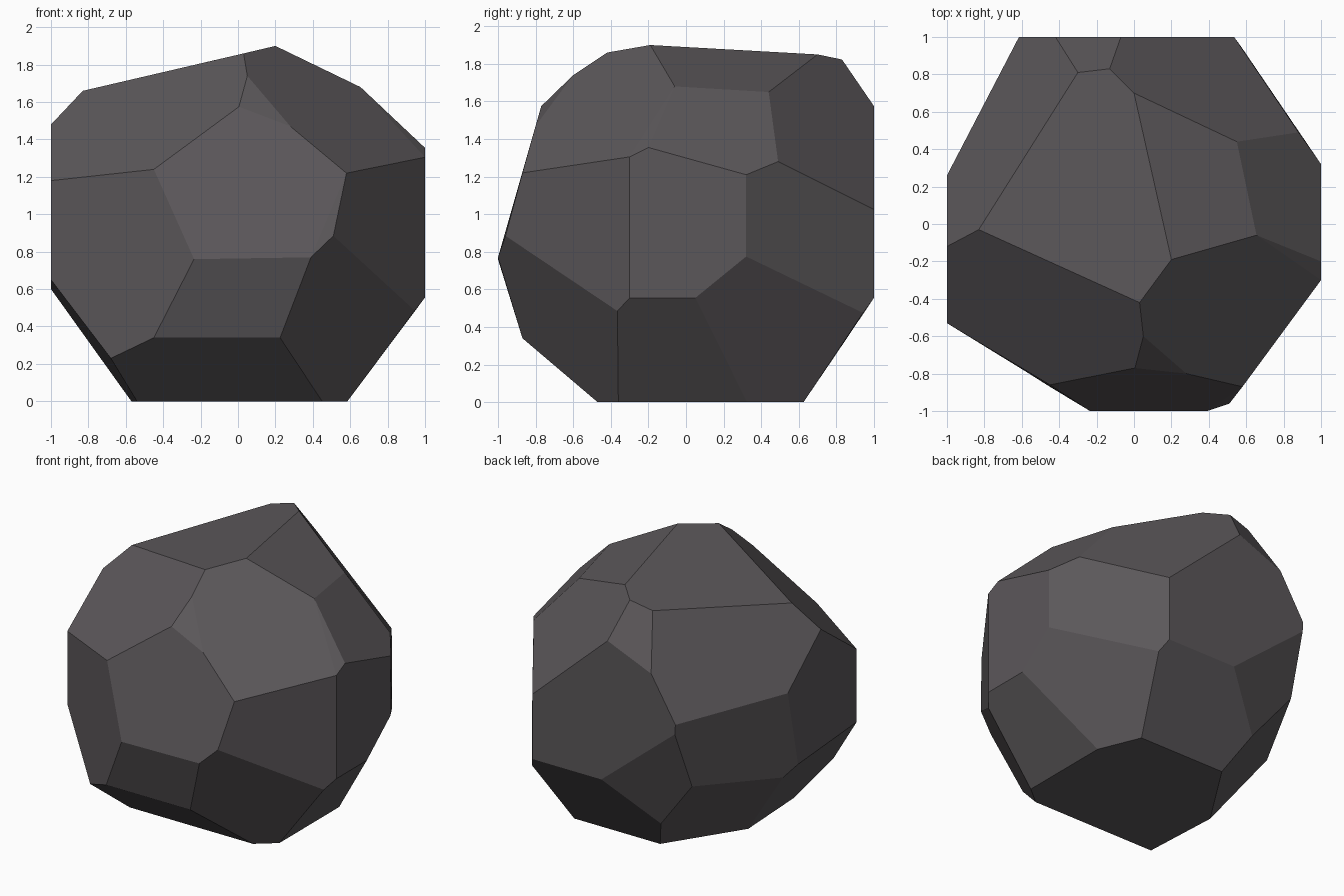
import bpy, bmesh, math

if "Cube" in bpy.data.objects:
    bpy.data.objects.remove(bpy.data.objects["Cube"])

# Outlines of the four flat sides where the boulder meets its bounding block
right_side = [(-.30, 1.305), (-.20, 1.355), (.32, 1.21), (.32, .775), (.05, .555), (-.30, .555)]
left_side = [(-.12, 1.48), (-.53, 1.18), (-.53, .65), (.143, .60), (.26, 1.16)]
back_side = [(.535, 1.025), (.535, .555), (-.02, .555), (-.61, 1.04),
             (-.615, 1.11), (-.42, 1.43), (-.07, 1.575)]
base = [(-.54, -.47), (.45, -.47), (.585, -.36), (.585, .325),
        (.46, .625), (-.23, .625), (-.57, .10)]

# Corners of the sloping facets
crown = [(.20, -.19, 1.90), (.03, -.42, 1.86), (-.83, -.03, 1.66),
         (-.30, .81, 1.783), (-.13, .83, 1.823), (0, .70, 1.85)]
shoulder = [(.655, -.06, 1.68), (.55, .44, 1.65), (.88, .49, 1.28)]
front = [(-.45, -.86, 1.24), (.005, -.77, 1.575), (.05, -.60, 1.74), (.28, -.80, 1.47),
         (.58, -.87, 1.22), (.51, -.96, .885), (.39, -1, .77), (-.235, -1, .76)]
under = [(-.45, -.87, .34), (.225, -.87, .34), (-.68, -.725, .23), (.945, -.365, .485),
         (.577, .942, .475), (-.945, .235, .525), (-.64, .845, .61), (-.352, .79, .243)]

points = crown + shoulder + front + under
points += [(1, y, z) for y, z in right_side]
points += [(-1, y, z) for y, z in left_side]
points += [(x, 1, z) for x, z in back_side]
points += [(x, y, 0) for x, y in base]

# Wrap the corners in a convex shell and merge coplanar triangles into facets
bm = bmesh.new()
for p in points:
    bm.verts.new(p)
bmesh.ops.convex_hull(bm, input=bm.verts[:])
loose = [v for v in bm.verts if not v.link_faces]
bmesh.ops.delete(bm, geom=loose, context='VERTS')
bmesh.ops.dissolve_limit(bm, angle_limit=math.radians(4), verts=bm.verts[:], edges=bm.edges[:])
bmesh.ops.recalc_face_normals(bm, faces=bm.faces[:])

mesh = bpy.data.meshes.new("boulder")
bm.to_mesh(mesh)
bm.free()

# One dark stone colour, flat shaded
stone = bpy.data.materials.new("dark_stone")
stone.diffuse_color = (.105, .096, .102, 1)
stone.use_nodes = True
stone.node_tree.nodes["Principled BSDF"].inputs["Base Color"].default_value = stone.diffuse_color
mesh.materials.append(stone)
boulder = bpy.data.objects.new("boulder", mesh)
bpy.context.collection.objects.link(boulder)
